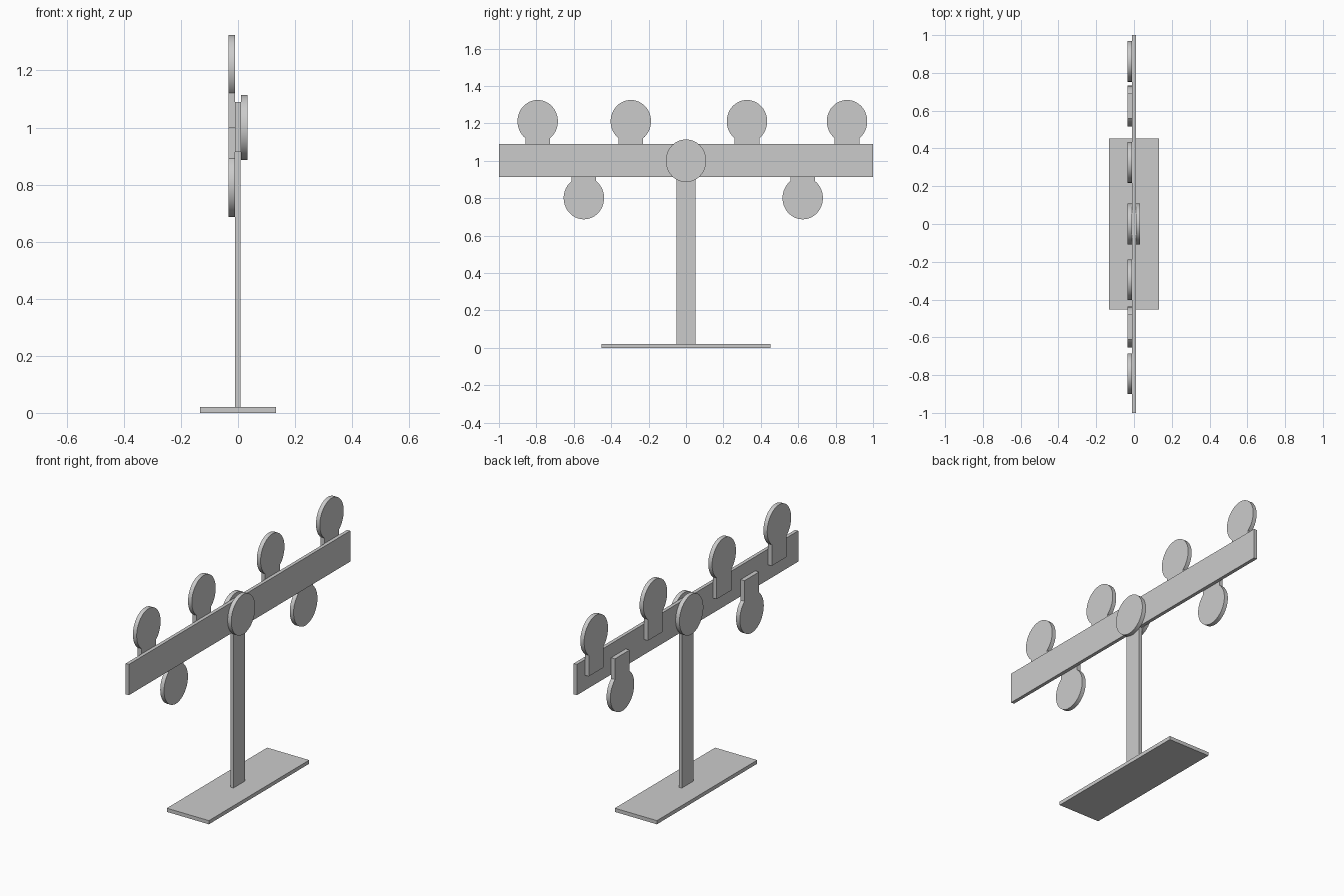
import bpy, bmesh, math

if "Cube" in bpy.data.objects:
    bpy.data.objects.remove(bpy.data.objects["Cube"])

RY, RZ = 0.108, 0.114      # disc half width and half height
NECK = 0.066               # half width of a target stem
BACK = (-0.034, -0.01)     # x range of plates behind the beam
FRONT = (0.01, 0.033)      # x range of the plate in front


def box(name, x, y, z):
    bpy.ops.mesh.primitive_cube_add(
        size=1, location=[(a + b) / 2 for a, b in (x, y, z)])
    ob = bpy.context.object
    ob.name = name
    ob.scale = [b - a for a, b in (x, y, z)]
    bpy.ops.object.transform_apply(location=False, rotation=False, scale=True)
    return ob


def plate(name, outline, x):
    """Extrude a closed (y, z) outline across the x range."""
    bm = bmesh.new()
    face = bm.faces.new([bm.verts.new((x[0], y, z)) for y, z in outline])
    ext = bmesh.ops.extrude_face_region(bm, geom=[face])
    verts = [g for g in ext["geom"] if isinstance(g, bmesh.types.BMVert)]
    bmesh.ops.translate(bm, verts=verts, vec=(x[1] - x[0], 0, 0))
    bmesh.ops.recalc_face_normals(bm, faces=bm.faces)
    me = bpy.data.meshes.new(name)
    bm.to_mesh(me)
    bm.free()
    ob = bpy.data.objects.new(name, me)
    bpy.context.collection.objects.link(ob)
    bpy.ops.object.select_all(action='DESELECT')
    ob.select_set(True)
    bpy.context.view_layer.objects.active = ob
    bpy.ops.object.shade_smooth_by_angle(angle=math.radians(30))
    return ob


def arc(cy, cz, start, end, n, s=1):
    return [(cy + RY * math.cos(t), cz + s * RZ * math.sin(t))
            for t in (start + (end - start) * i / n for i in range(n + 1))]


def target(name, cy, cz, stem_z):
    """Round paddle with a straight stem ending at stem_z."""
    s = 1 if cz > stem_z else -1
    a = math.acos(NECK / RY)
    pts = arc(cy, cz, -a, math.pi + a, 48, s)
    pts += [(cy - NECK, stem_z), (cy + NECK, stem_z)]
    return plate(name, pts, BACK)


# Stand
box("base", (-0.133, 0.133), (-0.453, 0.453), (0, 0.021))
box("post", (-0.01, 0.008), (-0.052, 0.052), (0.021, 0.914))
box("beam", (-0.01, 0.01), (-1, 1), (0.914, 1.09))

# Hub discs on both sides of the beam
circle = arc(0, 1.0, 0, 2 * math.pi, 56)[:-1]
plate("hub_front", circle, FRONT)
plate("hub_back", circle, BACK)

# Targets above and below the beam
for i, y in enumerate((-0.793, -0.295, 0.326, 0.861)):
    target(f"upper_target_{i + 1}", y, 1.211, 1.0)
for i, y in enumerate((-0.546, 0.624)):
    target(f"lower_target_{i + 1}", y, 0.801, 1.01)
